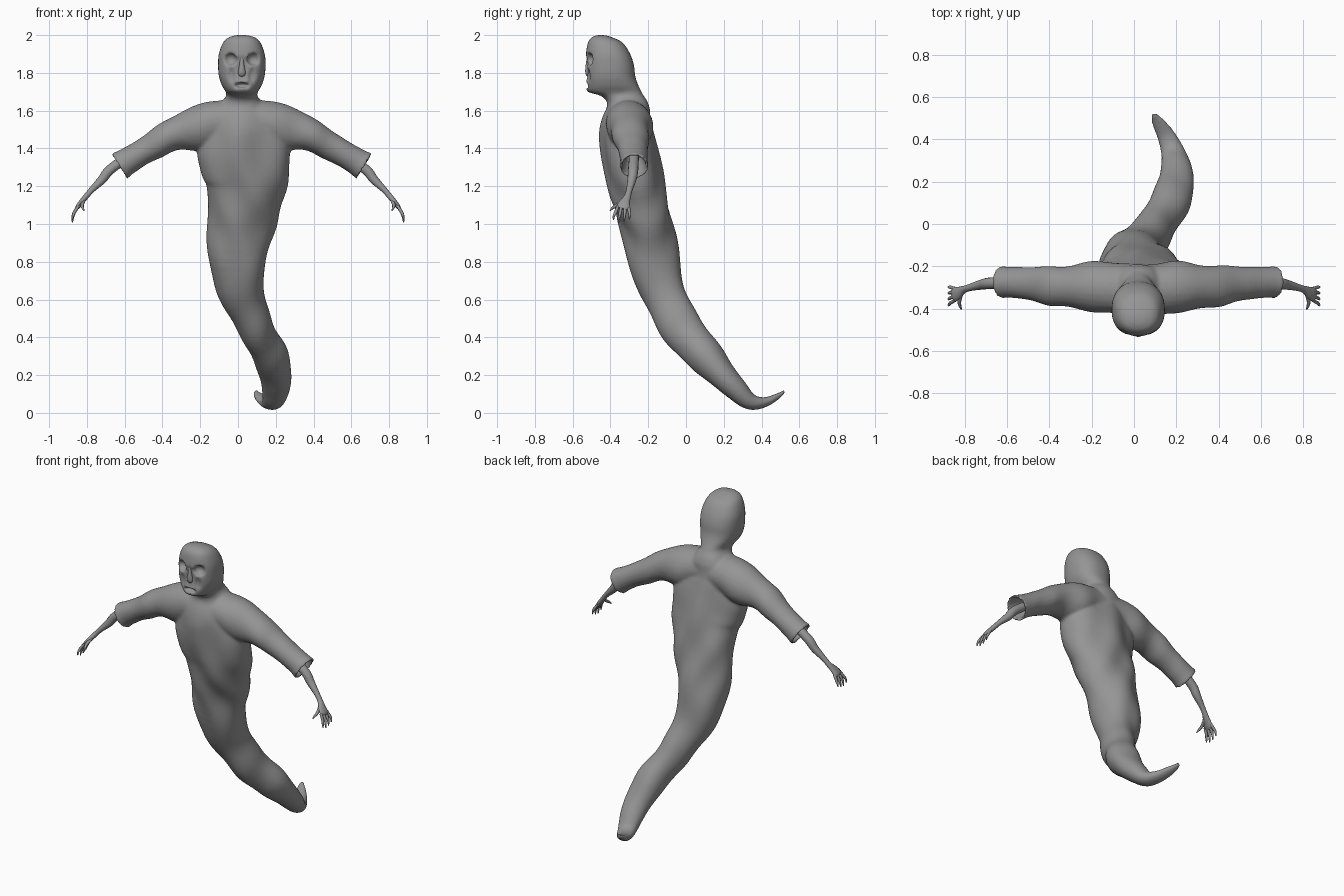
import bpy, bmesh, math
from mathutils import Vector

if "Cube" in bpy.data.objects:
    bpy.data.objects.remove(bpy.data.objects["Cube"])

grey = bpy.data.materials.new("cloth_grey")
grey.diffuse_color = (0.3, 0.3, 0.3, 1)
grey.use_nodes = True
grey.node_tree.nodes["Principled BSDF"].inputs["Base Color"].default_value = grey.diffuse_color


def add_object(name, bm):
    bmesh.ops.recalc_face_normals(bm, faces=bm.faces)
    mesh = bpy.data.meshes.new(name)
    bm.to_mesh(mesh)
    bm.free()
    mesh.materials.append(grey)
    ob = bpy.data.objects.new(name, mesh)
    bpy.context.collection.objects.link(ob)
    return ob


def spline(rows, steps):
    """Catmull-Rom interpolation of rows of numbers."""
    rows = [Vector(r) for r in rows]
    out = []
    for i in range(len(rows) - 1):
        b, c = rows[i], rows[i + 1]
        a = rows[i - 1] if i else b * 2 - c
        d = rows[i + 2] if i + 2 < len(rows) else c * 2 - b
        for k in range(steps):
            t = k / steps
            out.append(0.5 * (2 * b + (c - a) * t + (2 * a - 5 * b + 4 * c - d) * t * t
                              + (3 * b - a - 3 * c + d) * t ** 3))
    return out + [rows[-1]]


def loft(bm, stations, hint, sides=24, steps=5, level=False, power=2.0):
    """Tube through stations (x, y, z, half width along hint, half thickness)."""
    rows = spline(stations, steps)
    rings = []
    for i, r in enumerate(rows):
        p = Vector(r[:3])
        t = Vector(rows[min(i + 1, len(rows) - 1)][:3]) - Vector(rows[max(i - 1, 0)][:3])
        t = Vector((0, 0, -1)) if level else t.normalized()
        u = (Vector(hint) - t * t.dot(Vector(hint))).normalized()
        v = t.cross(u)
        ring = []
        for k in range(sides):
            a = 2 * math.pi * k / sides
            c, s = math.cos(a), math.sin(a)
            c = math.copysign(abs(c) ** (2 / power), c)
            s = math.copysign(abs(s) ** (2 / power), s)
            ring.append(bm.verts.new(p + u * c * max(r[3], 0.002) + v * s * max(r[4], 0.002)))
        rings.append(ring)
    for a, b in zip(rings, rings[1:]):
        for k in range(sides):
            j = (k + 1) % sides
            bm.faces.new((a[k], a[j], b[j], b[k]))
    bm.faces.new(rings[0])
    bm.faces.new(rings[-1])


def ellipsoid(name, centre, radii):
    bm = bmesh.new()
    bmesh.ops.create_uvsphere(bm, u_segments=20, v_segments=12, radius=1)
    for v in bm.verts:
        v.co = Vector([c + r * q for c, r, q in zip(centre, radii, v.co)])
    return add_object(name, bm)


MID = 0.02
X, Y = (1, 0, 0), (0, 1, 0)
cloth = bmesh.new()

# robe body sweeping down and back into a curled tail
loft(cloth, [
    (.02, -.30, 1.62, .13, .11), (.02, -.315, 1.52, .20, .135), (.03, -.305, 1.42, .24, .145),
    (.04, -.285, 1.30, .232, .15), (.045, -.26, 1.20, .215, .148), (.015, -.21, 1.00, .18, .138),
    (0, -.17, .80, .15, .138), (.03, -.105, .60, .112, .115), (.095, -.025, .45, .097, .105),
    (.165, .085, .32, .095, .098), (.198, .18, .215, .088, .078), (.20, .26, .13, .075, .062),
    (.185, .335, .062, .058, .045), (.155, .41, .055, .045, .028), (.115, .48, .085, .032, .017),
    (.09, .522, .115, .014, .008)], X, sides=36)

# hooded head and neck, in level rings: z, front, back, half width
head = [(2.0, -.47, -.43, .03), (1.988, -.50, -.39, .07), (1.96, -.52, -.335, .10),
        (1.90, -.53, -.295, .122), (1.84, -.532, -.275, .126), (1.78, -.532, -.268, .121),
        (1.73, -.53, -.25, .104), (1.70, -.52, -.235, .085), (1.68, -.455, -.225, .082),
        (1.65, -.42, -.205, .10), (1.60, -.42, -.19, .13), (1.54, -.42, -.20, .14)]
loft(cloth, [(MID, (f + b) / 2, z, w, (b - f) / 2) for z, f, b, w in head], X,
     sides=32, level=True, power=2.3)

# wide sleeves: distance from the middle, y, z, half depth, half height
sleeve = [(.03, -.31, 1.55, .12, .11), (.17, -.30, 1.525, .122, .122), (.28, -.295, 1.495, .108, .108),
          (.40, -.29, 1.452, .092, .082), (.52, -.28, 1.383, .078, .07), (.61, -.275, 1.33, .073, .072),
          (.65, -.275, 1.305, .077, .08)]
bore = [(.55, -.277, 1.367, .035, .035), (.61, -.275, 1.33, .056, .056), (.65, -.275, 1.305, .063, .066),
        (.71, -.275, 1.268, .07, .075)]
cutters = []
for side in (-1, 1):
    loft(cloth, [(MID + side * d, *r) for d, *r in sleeve], Y)
    bm = bmesh.new()
    loft(bm, [(MID + side * d, *r) for d, *r in bore], Y)
    cutters.append(add_object("cuff_cutter", bm))
    # eye sockets and hollow cheeks
    cutters.append(ellipsoid("eye_cutter", (MID + side * .062, -.512, 1.872), (.037, .032, .033)))
    cutters.append(ellipsoid("cheek_cutter", (MID + side * .06, -.53, 1.785), (.03, .024, .05)))

# shallow face opening and mouth
cutters.append(ellipsoid("face_cutter", (MID, -.572, 1.82), (.095, .056, .115)))
cutters.append(ellipsoid("mouth_cutter", (MID, -.52, 1.735), (.042, .025, .014)))

robe = add_object("robe", cloth)


def remesh():
    m = robe.modifiers.new("remesh", 'REMESH')
    m.mode = 'VOXEL'
    m.voxel_size = 0.0085


# fuse the cloth, carve the hollows, fuse again and relax
remesh()
for c in cutters:
    c.hide_render = True
    m = robe.modifiers.new("carve", 'BOOLEAN')
    m.operation = 'DIFFERENCE'
    m.solver = 'EXACT'
    m.object = c
remesh()
m = robe.modifiers.new("relax", 'SMOOTH')
m.factor = 0.5
m.iterations = 5
graph = bpy.context.evaluated_depsgraph_get()
mesh = bpy.data.meshes.new_from_object(robe.evaluated_get(graph))
robe.modifiers.clear()
robe.data = mesh
for c in cutters:
    bpy.data.objects.remove(c)

# loose folds running down the cloth
moves = []
for v in mesh.vertices:
    x, y, z = v.co
    fade = min(1, max(0, (1.62 - z) / .15)) * min(1, max(0, (z - .12) / .2))
    fade *= min(1, max(0, (.56 - abs(x - MID)) / .15))
    wave = math.sin(30 * x + 9 * z + 1.5 * math.sin(6 * z)) + .7 * math.sin(17 * x - 12 * z + 14 * y)
    moves.append(v.normal * (.0055 * wave * fade))
for v, d in zip(mesh.vertices, moves):
    v.co += d

# nose ridge
bm = bmesh.new()
loft(bm, [(MID, -.512, 1.90, .012, .008), (MID, -.518, 1.85, .012, .012),
          (MID, -.52, 1.80, .02, .013), (MID, -.51, 1.78, .012, .008)], X, sides=12)
parts = [robe, add_object("nose", bm)]

# thin forearms and bony hands
arm = [(.58, -.275, 1.36, .026, .026), (.68, -.28, 1.285, .027, .027), (.72, -.286, 1.235, .024, .024),
       (.775, -.30, 1.18, .017, .016), (.805, -.31, 1.145, .018, .015), (.83, -.325, 1.115, .029, .014),
       (.848, -.333, 1.092, .034, .012), (.856, -.337, 1.08, .026, .007)]
for side, name in ((-1, "left"), (1, "right")):
    bm = bmesh.new()
    loft(bm, [(side * x, *r) for x, *r in arm], Y, sides=14)
    for k in range(4):
        o = -.028 + k * .0187
        drop = .012 * abs(k - 1.3)
        finger = [(.845, -.333 + o, 1.095, .008, .008), (.866, -.336 + 1.3 * o, 1.062, .0085, .0085),
                  (.874, -.34 + 1.5 * o, 1.035 + drop / 2, .0065, .0065),
                  (.877, -.342 + 1.5 * o, 1.005 + drop, .003, .003)]
        loft(bm, [(side * x, *r) for x, *r in finger], Y, sides=8, steps=3)
    thumb = [(.815, -.33, 1.125, .009, .009), (.825, -.365, 1.10, .009, .009),
             (.822, -.388, 1.085, .007, .007), (.815, -.402, 1.07, .003, .003)]
    loft(bm, [(side * x, *r) for x, *r in thumb], X, sides=8, steps=3)
    parts.append(add_object(name + "_arm", bm))

for ob in parts:
    bpy.ops.object.select_all(action='DESELECT')
    ob.select_set(True)
    bpy.context.view_layer.objects.active = ob
    bpy.ops.object.shade_smooth_by_angle(angle=math.radians(50))
